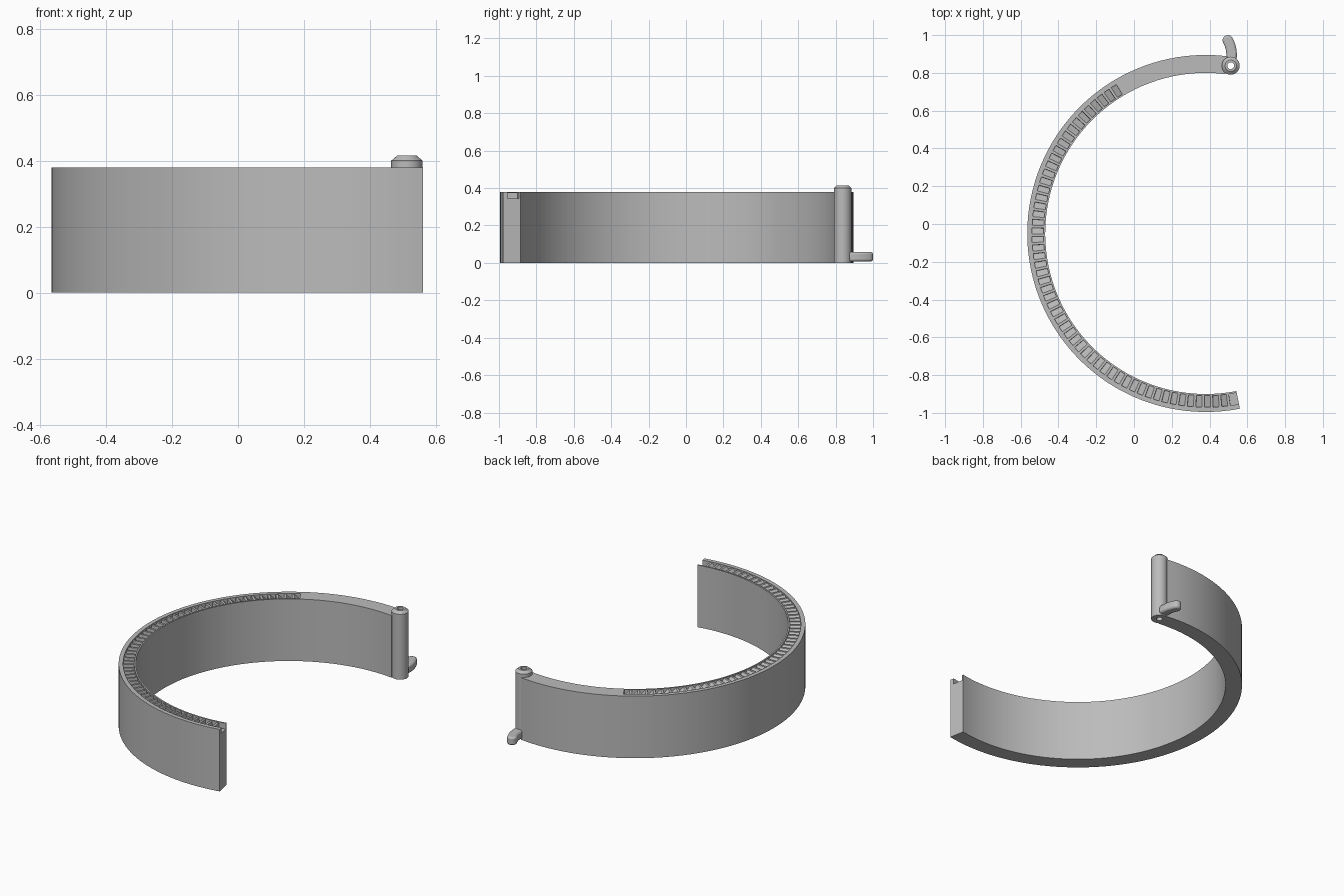
import bpy, bmesh, math
from mathutils import Vector

cube = bpy.data.objects.get("Cube")
if cube:
    bpy.data.objects.remove(cube, do_unlink=True)

steel = bpy.data.materials.new("grey steel")
steel.use_nodes = True
steel.diffuse_color = (0.5, 0.5, 0.5, 1)
steel.node_tree.nodes["Principled BSDF"].inputs["Base Color"].default_value = (0.5, 0.5, 0.5, 1)


def finish(name, bm, angle=30):
    bmesh.ops.remove_doubles(bm, verts=bm.verts, dist=1e-5)
    bmesh.ops.recalc_face_normals(bm, faces=bm.faces)
    mesh = bpy.data.meshes.new(name)
    bm.to_mesh(mesh)
    bm.free()
    mesh.materials.append(steel)
    ob = bpy.data.objects.new(name, mesh)
    bpy.context.collection.objects.link(ob)
    bpy.ops.object.select_all(action='DESELECT')
    ob.select_set(True)
    bpy.context.view_layer.objects.active = ob
    bpy.ops.object.shade_smooth_by_angle(angle=math.radians(angle))
    return ob


def loft(bm, loops, closed=False):
    """Skin a list of equal-length point loops, capping the ends if open."""
    rings = [[bm.verts.new(p) for p in loop] for loop in loops]
    n = len(rings[0])
    pairs = list(zip(rings, rings[1:])) + ([(rings[-1], rings[0])] if closed else [])
    for a, b in pairs:
        for i in range(n):
            j = (i + 1) % n
            bm.faces.new((a[i], a[j], b[j], b[i]))
    if not closed:
        bm.faces.new(rings[0])
        bm.faces.new(rings[-1])


# Curved band with a ratchet channel sunk into its top edge
CX, CY = 0.38, -0.05
INNER, OUTER, HEIGHT = 0.85, 0.945, 0.38
CH_IN, CH_OUT, DEPTH = 0.859, 0.92, 0.035
START, TEETH_START, END, TEETH = 83, 121, 281, 56


def section(deg, floor):
    a = math.radians(deg)
    profile = [(INNER, 0), (OUTER, 0), (OUTER, HEIGHT), (CH_OUT, HEIGHT), (CH_OUT, floor),
               (CH_IN, floor), (CH_IN, HEIGHT), (INNER, HEIGHT)]
    return [(CX + r * math.cos(a), CY + r * math.sin(a), z) for r, z in profile]


stations = [(START + (TEETH_START - START) * i / 14, HEIGHT) for i in range(15)]
pitch = (END - TEETH_START) / TEETH
for t in range(TEETH):
    d = TEETH_START + t * pitch
    low = HEIGHT - DEPTH
    stations += [(d + 0.05, low), (d + pitch * 0.7, HEIGHT - 0.004), (d + pitch, HEIGHT - 0.004)]
stations[-2:] = [(END - pitch * 0.5, low), (END, low)]
bm = bmesh.new()
loft(bm, [section(d, z) for d, z in stations])
finish("ratchet_band", bm)

# Hollow hinge barrel with a chamfered head
HX, HY = 0.512, 0.838
bm = bmesh.new()
barrel = [(0.018, 0), (0.0475, 0), (0.0475, 0.4), (0.03, 0.415), (0.018, 0.415)]
loops = []
for i in range(40):
    a = math.tau * i / 40
    loops.append([(HX + r * math.cos(a), HY + r * math.sin(a), z) for r, z in barrel])
loft(bm, loops, closed=True)
finish("hinge_barrel", bm)

# Curved thumb lever at the foot of the barrel
path = [Vector(p) for p in ((0.516, 0.872), (0.517, 0.90), (0.513, 0.93), (0.506, 0.953), (0.497, 0.972))]
HALF = 0.028
left, right = [], []
for i, p in enumerate(path):
    t = (path[min(i + 1, len(path) - 1)] - path[max(i - 1, 0)]).normalized()
    side = Vector((-t.y, t.x)) * HALF
    left.append(p + side)
    right.append(p - side)
tip = [path[-1] - side * math.cos(math.pi * i / 10) + t * HALF * math.sin(math.pi * i / 10)
       for i in range(1, 10)]
outline = right + tip + left[::-1]
bm = bmesh.new()
loft(bm, [[(p.x, p.y, z) for p in outline] for z in (0.008, 0.058)])
lever = finish("thumb_lever", bm, 40)
bevel = lever.modifiers.new("rounded edges", 'BEVEL')
bevel.width = 0.01
bevel.segments = 2
bevel.limit_method = 'ANGLE'
bevel.angle_limit = math.radians(50)
